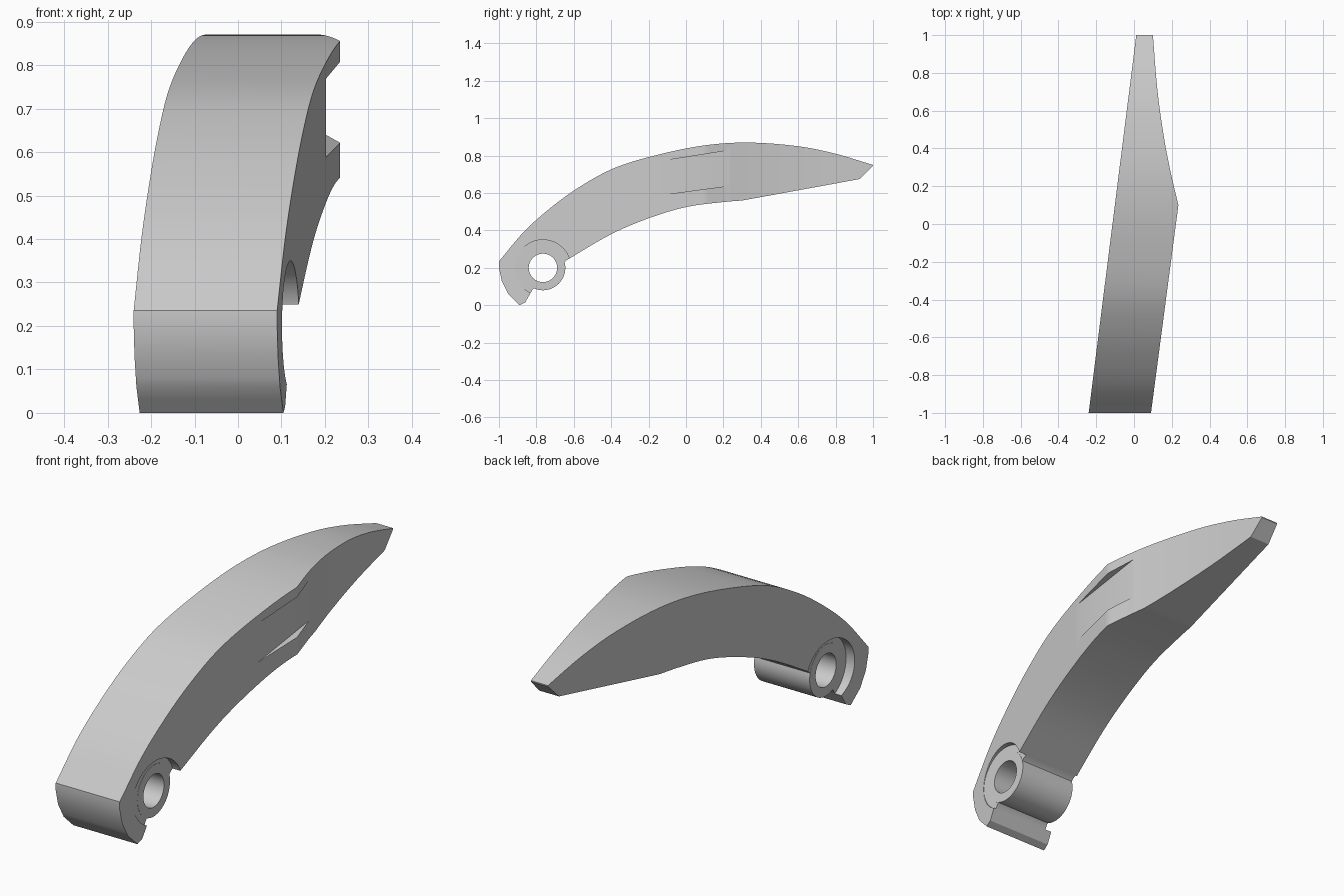
import bpy
import bmesh
from math import radians
from mathutils import Matrix, Vector

cube = bpy.data.objects.get("Cube")
if cube:
    bpy.data.objects.remove(cube, do_unlink=True)

grey = bpy.data.materials.new("plain grey")
grey.use_nodes = True
colour = (0.6, 0.6, 0.6, 1)
grey.diffuse_color = colour
grey.node_tree.nodes["Principled BSDF"].inputs["Base Color"].default_value = colour

# Outlines as (y, value) knots: upper and lower edge heights, right and left widths
UPPER = [(-1, .235), (-.86, .40), (-.7, .54), (-.55, .645), (-.38, .735), (-.15, .805),
         (.1, .855), (.33, .87), (.6, .85), (.8, .81), (1, .75)]
NOSE = [(-1, .2), (-.985, .13), (-.95, .06), (-.89, 0), (-.86, .015), (-.82, .085),
        (-.77, .13), (-.68, .2), (-.64, .24)]
ARCH = [(-.64, .24), (-.4, .38), (-.2, .465), (0, .525), (.2, .552), (.3, .56)]
TIP = [(.3, .56), (.93, .675), (1, .745)]
PLUS_FRONT = [(-1, .09), (.1, .235)]
PLUS_REAR = [(.1, .235), (.27, .195), (.45, .16), (.7, .125), (1, .1)]
MINUS = [(-1, -.24), (1, .012)]


def straight(knots, y):
    for (a, va), (b, vb) in zip(knots, knots[1:]):
        if y <= b:
            return va + (vb - va) * (y - a) / (b - a)
    return knots[-1][1]


def smooth(knots, y):
    """Hermite curve through the knots."""
    last = len(knots) - 1

    def slope(i):
        a, b = knots[max(i - 1, 0)], knots[min(i + 1, last)]
        return (b[1] - a[1]) / (b[0] - a[0])
    i = next((k for k in range(last) if y <= knots[k + 1][0]), last - 1)
    (a, va), (b, vb) = knots[i], knots[i + 1]
    h = b - a
    t = (y - a) / h
    s = 1 - t
    return (va * (1 + 2 * t) * s * s + vb * t * t * (3 - 2 * t)
            + h * t * s * (slope(i) * s - slope(i + 1) * t))


def lower(y):
    if y <= -.64:
        return straight(NOSE, y)
    return smooth(ARCH, y) if y <= .3 else straight(TIP, y)


def plus_side(y):
    return straight(PLUS_FRONT, y) if y <= .1 else smooth(PLUS_REAR, y)


def make_object(name, bm):
    bmesh.ops.recalc_face_normals(bm, faces=bm.faces)
    mesh = bpy.data.meshes.new(name)
    bm.to_mesh(mesh)
    bm.free()
    mesh.materials.append(grey)
    obj = bpy.data.objects.new(name, mesh)
    bpy.context.collection.objects.link(obj)
    return obj


def loft(name, rings):
    bm = bmesh.new()
    rows = [[bm.verts.new(p) for p in ring] for ring in rings]
    for r, q in zip(rows, rows[1:]):
        for k in range(len(r)):
            n = (k + 1) % len(r)
            bm.faces.new((r[k], r[n], q[n], q[k]))
    bm.faces.new(rows[0])
    bm.faces.new(rows[-1])
    return make_object(name, bm)


def pivot_cylinder(name, radius, x0, x1):
    """Cylinder along x around the pivot axis."""
    bm = bmesh.new()
    place = Matrix.Translation(((x0 + x1) / 2, -.765, .2)) @ Matrix.Rotation(radians(90), 4, "Y")
    bmesh.ops.create_cone(bm, cap_ends=True, segments=48, radius1=radius, radius2=radius,
                          depth=x1 - x0, matrix=place)
    return make_object(name, bm)


def combine(target, tool, operation):
    tool.hide_render = True
    mod = target.modifiers.new(tool.name, "BOOLEAN")
    mod.operation = operation
    mod.solver = "EXACT"
    mod.object = tool
    bpy.context.view_layer.objects.active = target
    bpy.ops.object.modifier_apply(modifier=mod.name)
    bpy.data.objects.remove(tool, do_unlink=True)


# Curved lever body, swept from nose to tip
stations = {round(-1 + i * .04, 3) for i in range(51)}
for knots in (NOSE, ARCH, TIP, PLUS_REAR):
    stations |= {round(y, 3) for y, _ in knots}
rings = []
for y in sorted(stations):
    left, right = straight(MINUS, y), plus_side(y)
    top, bottom = smooth(UPPER, y), lower(y)
    rings.append([(left, y, bottom), (right, y, bottom), (right, y, top), (left, y, top)])
lever = loft("lever_body", rings)

# Round pockets on both sides, pivot boss and through hole
combine(lever, pivot_cylinder("pocket_minus", .15, -.5, -.185), "DIFFERENCE")
combine(lever, pivot_cylinder("pocket_plus", .15, .1, .5), "DIFFERENCE")
combine(lever, pivot_cylinder("pivot_boss", .12, -.186, .101), "UNION")
combine(lever, pivot_cylinder("pivot_hole", .076, -.6, .6), "DIFFERENCE")

# Flattened band across the ridge on the wide side
band = [(-.17, .585), (.24, .64), (.24, .83), (-.17, .765)]
combine(lever, loft("ridge_cut", [[(x, y, z) for y, z in band] for x in (.203, .4)]), "DIFFERENCE")

bpy.ops.object.select_all(action="DESELECT")
lever.select_set(True)
bpy.context.view_layer.objects.active = lever
bpy.ops.object.shade_smooth_by_angle(angle=radians(30))
